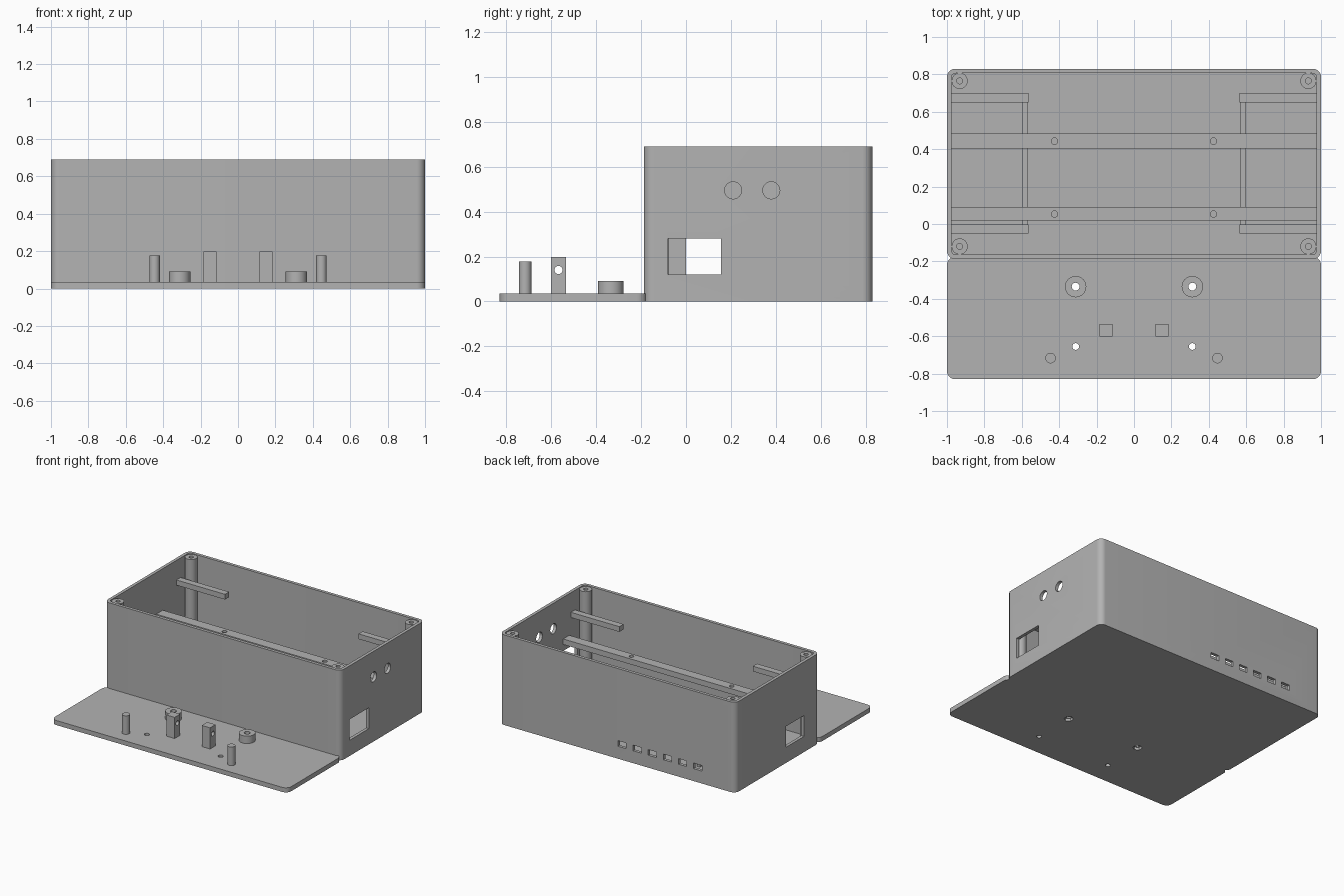
import bpy, bmesh, math
from mathutils import Matrix

if "Cube" in bpy.data.objects:
    bpy.data.objects.remove(bpy.data.objects["Cube"], do_unlink=True)

grey = bpy.data.materials.new("grey plastic")
grey.use_nodes = True
grey.diffuse_color = (0.45, 0.45, 0.45, 1)
grey.node_tree.nodes["Principled BSDF"].inputs["Base Color"].default_value = (0.45, 0.45, 0.45, 1)


def finish(name, bm):
    bmesh.ops.recalc_face_normals(bm, faces=bm.faces)
    mesh = bpy.data.meshes.new(name)
    bm.to_mesh(mesh)
    bm.free()
    mesh.materials.append(grey)
    obj = bpy.data.objects.new(name, mesh)
    bpy.context.collection.objects.link(obj)
    return obj


def block(name, x0, x1, y0, y1, z0, z1, radius=0):
    """Box, optionally with rounded upright corners."""
    bm = bmesh.new()
    bmesh.ops.create_cube(bm, size=1)
    for v in bm.verts:
        v.co.x = x1 if v.co.x > 0 else x0
        v.co.y = y1 if v.co.y > 0 else y0
        v.co.z = z1 if v.co.z > 0 else z0
    if radius:
        upright = [e for e in bm.edges if abs(e.verts[0].co.z - e.verts[1].co.z) > 1e-5]
        bmesh.ops.bevel(bm, geom=upright, offset=radius, segments=8, affect='EDGES', profile=0.5)
    return finish(name, bm)


def rod(name, x, y, z0, z1, radius, sides=32):
    """Upright cylinder."""
    bm = bmesh.new()
    bmesh.ops.create_cone(bm, cap_ends=True, segments=sides, radius1=radius, radius2=radius,
                          depth=z1 - z0, matrix=Matrix.Translation((x, y, (z0 + z1) / 2)))
    return finish(name, bm)


def cross_rod(name, x, y, z, length, radius):
    """Cylinder lying along x."""
    bm = bmesh.new()
    matrix = Matrix.Translation((x, y, z)) @ Matrix.Rotation(math.pi / 2, 4, 'Y')
    bmesh.ops.create_cone(bm, cap_ends=True, segments=32, radius1=radius, radius2=radius,
                          depth=length, matrix=matrix)
    return finish(name, bm)


def activate(obj):
    bpy.ops.object.select_all(action='DESELECT')
    obj.select_set(True)
    bpy.context.view_layer.objects.active = obj


def cut(obj, *cutters):
    for cutter in cutters:
        cutter.hide_render = True
        mod = obj.modifiers.new("cut", 'BOOLEAN')
        mod.operation = 'DIFFERENCE'
        mod.solver = 'EXACT'
        mod.object = cutter
        activate(obj)
        bpy.ops.object.modifier_apply(modifier=mod.name)
        bpy.data.objects.remove(cutter, do_unlink=True)


BACK, FRONT, TOP, FLOOR, WALL = 0.83, -0.188, 0.69, 0.035, 0.024

# Open case with side windows, round side holes and a row of back slots
case = block("case_shell", -1, 1, FRONT, BACK, 0, TOP, 0.045)
cut(case,
    block("cavity", -1 + WALL, 1 - WALL, FRONT + WALL, BACK - WALL, FLOOR, 1, 0.024),
    block("left_window", 0.9, 1.1, -0.08, 0.155, 0.12, 0.28),
    block("right_window", -1.1, -0.9, 0, 0.22, 0.12, 0.28))
for y in (0.21, 0.38):
    cut(case, cross_rod("side_hole", 1, y, 0.495, 0.2, 0.038))
for i in range(6):
    x = -0.04 - 0.128 * i
    cut(case, block("slot", x - 0.035, x + 0.035, 0.75, 0.9, 0.095, 0.138))

# Corner screw posts
for side in (-1, 1):
    for y in (-0.12, 0.765):
        post = rod("corner_post", side * 0.932, y, FLOOR - 0.01, TOP - 0.006, 0.043)
        cut(post, rod("screw_hole", side * 0.932, y, 0.45, 0.8, 0.016))

# Long mounting rails with screw holes
for y0, y1 in ((0.018, 0.092), (0.405, 0.485)):
    rail = block("mounting_rail", -0.98, 0.98, y0, y1, 0.33, 0.372)
    for x in (-0.425, 0.425):
        cut(rail, rod("rail_hole", x, (y0 + y1) / 2 - 0.002, 0.3, 0.4, 0.017))

# Short upper support arms and low floor ridges
for side in (-1, 1):
    for y in (-0.052, 0.65):
        inner, outer = sorted((side * 0.565, side * 0.98))
        block("support_arm", inner, outer, y, y + 0.05, 0.5, 0.54)
    near, far = sorted((side * 0.57, side * 0.595))
    block("floor_ridge", near, far, -0.03, 0.68, FLOOR - 0.01, 0.1)

# Flat lid lying in front of the case
lid = block("lid_plate", -1, 1, -0.83, -0.175, 0, FLOOR, 0.045)
for side in (-1, 1):
    x = side * 0.312
    cut(lid, rod("screw_hole", x, -0.655, -0.1, 0.1, 0.018),
        rod("boss_hole", x, -0.335, -0.1, 0.2, 0.021),
        rod("nut_recess", x, -0.335, -0.1, 0.02, 0.033, 6))
    boss = rod("lid_boss", x, -0.335, FLOOR, 0.092, 0.057)
    cut(boss, rod("boss_hole", x, -0.335, 0, 0.2, 0.021))
    bracket = block("square_post", side * 0.15 - 0.035, side * 0.15 + 0.035,
                    -0.602, -0.535, FLOOR - 0.01, 0.197)
    cut(bracket, cross_rod("pivot_hole", side * 0.15, -0.568, 0.14, 0.2, 0.018))
    rod("lid_pin", side * 0.446, -0.717, FLOOR - 0.01, 0.177, 0.028)

for obj in bpy.context.scene.objects:
    if obj.type == 'MESH':
        activate(obj)
        bpy.ops.object.shade_smooth_by_angle(angle=math.radians(30))
